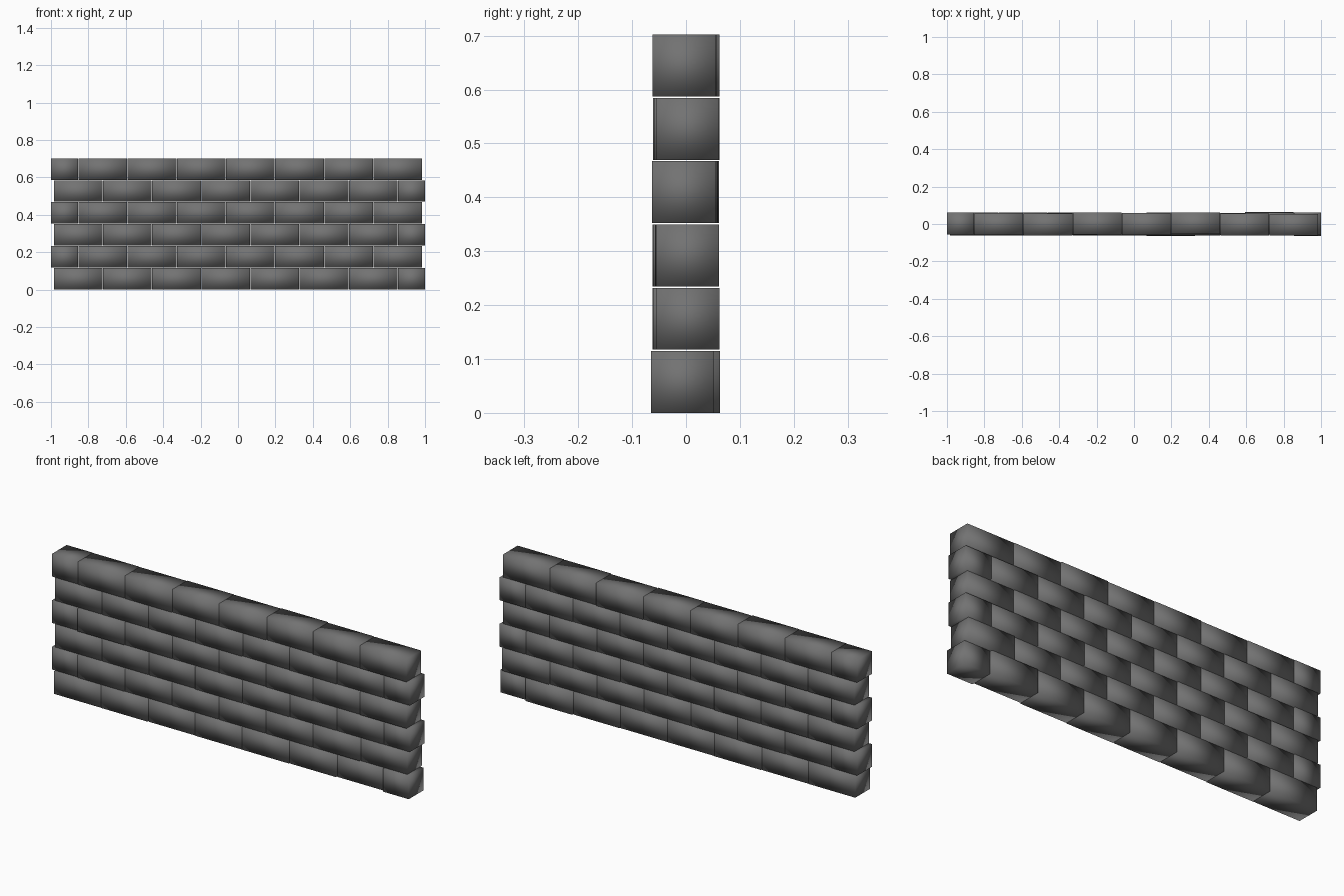
import bpy
import random

if "Cube" in bpy.data.objects:
    bpy.data.objects.remove(bpy.data.objects["Cube"])

random.seed(4)

# Wall layout
ROWS = 6
ROW_PITCH = 0.1174
BRICK_H = 0.1148
BRICK_D = 0.117
PITCH = 0.263
GAP = 0.003
HALF = 0.144

stone = bpy.data.materials.new("dark grey stone")
stone.diffuse_color = (0.17, 0.17, 0.17, 1.0)
stone.use_nodes = True
stone.node_tree.nodes["Principled BSDF"].inputs["Base Color"].default_value = stone.diffuse_color

# Depth offsets of the top course, left to right
TOP_SHIFT = [0.002, 0.0, -0.002, 0.002, 0.0, 0.004, -0.002, -0.004]


def brick(name, x0, x1, row, shift):
    """One smooth-shaded box brick between x0 and x1."""
    z0 = row * ROW_PITCH
    bpy.ops.mesh.primitive_cube_add(
        size=1, location=((x0 + x1) / 2, shift, z0 + BRICK_H / 2))
    ob = bpy.context.object
    ob.name = name
    ob.scale = (x1 - x0, BRICK_D, BRICK_H)
    bpy.ops.object.transform_apply(location=False, rotation=False, scale=True)
    bpy.ops.object.shade_smooth()
    ob.data.materials.append(stone)


# Running-bond courses: the half brick alternates between the two ends
for row in range(ROWS):
    if row % 2 == 0:
        spans = [(-0.985 + i * PITCH, -0.985 + (i + 1) * PITCH - GAP) for i in range(7)]
        spans.append((1.0 - HALF, 1.0))
    else:
        spans = [(-1.0, -1.0 + HALF)]
        spans += [(-0.853 + i * PITCH, -0.853 + (i + 1) * PITCH - GAP) for i in range(7)]
    for i, (x0, x1) in enumerate(spans):
        shift = random.uniform(-0.005, 0.004)
        if row == ROWS - 1:
            shift = TOP_SHIFT[i]
        elif row == 0 and i == 7:
            shift = -0.0065   # recessed end brick at the base
        elif row == 0 and i == 6:
            shift = 0.0045
        size = "half_brick" if x1 - x0 < 0.2 else "brick"
        brick(f"{size}_row{row + 1}_{i + 1}", x0, x1, row, shift)
